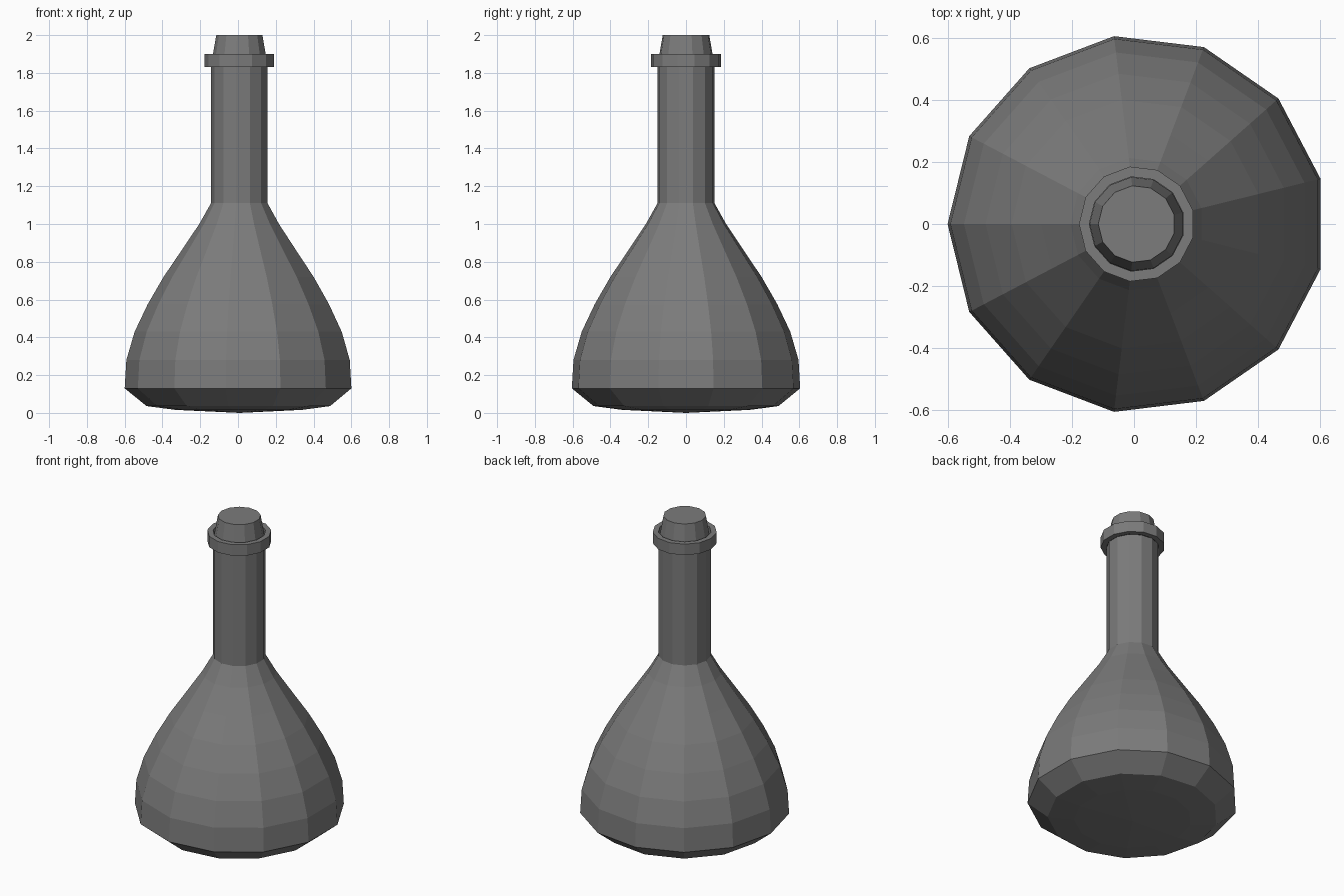
import bpy, bmesh
from math import pi, cos, sin

if "Cube" in bpy.data.objects:
    bpy.data.objects.remove(bpy.data.objects["Cube"])

SIDES = 13
CX = 0.009  # odd side count: shift so the bounds are centred

# Dark grey glass
dark = bpy.data.materials.new("dark_grey")
dark.diffuse_color = (0.2, 0.2, 0.2, 1)
dark.use_nodes = True
dark.node_tree.nodes["Principled BSDF"].inputs["Base Color"].default_value = dark.diffuse_color


def lathe(name, profile, closed=False):
    """Revolve (radius, z) points, bottom to top; radius 0 makes a pole."""
    bm = bmesh.new()
    rings = []
    for r, z in profile:
        if r == 0:
            rings.append([bm.verts.new((CX, 0, z))] * SIDES)
        else:
            rings.append([bm.verts.new((CX + r * cos(pi + 2 * pi * i / SIDES),
                                        r * sin(pi + 2 * pi * i / SIDES), z))
                          for i in range(SIDES)])
    pairs = list(zip(rings, rings[1:]))
    if closed:
        pairs.append((rings[-1], rings[0]))
    for a, b in pairs:
        for i in range(SIDES):
            j = (i + 1) % SIDES
            quad = list(dict.fromkeys((a[i], a[j], b[j], b[i])))
            bm.faces.new(quad)
    bmesh.ops.recalc_face_normals(bm, faces=bm.faces)
    mesh = bpy.data.meshes.new(name)
    bm.to_mesh(mesh)
    bm.free()
    mesh.materials.append(dark)
    obj = bpy.data.objects.new(name, mesh)
    bpy.context.collection.objects.link(obj)
    return obj


# Bulbous body with slightly domed base and straight neck
lathe("flask_body", [
    (0, 0), (0.34, 0.016), (0.493, 0.036), (0.609, 0.13), (0.60, 0.28),
    (0.556, 0.43), (0.487, 0.575), (0.403, 0.72), (0.308, 0.86),
    (0.214, 1.0), (0.152, 1.11), (0.152, 1.83), (0, 1.83)])

# Ring around the mouth
lathe("neck_collar", [(0.153, 1.83), (0.186, 1.83), (0.186, 1.9), (0.153, 1.9)],
      closed=True)

# Tapered stopper
lathe("stopper", [(0, 1.84), (0.152, 1.84), (0.124, 2.0), (0, 2.0)])
